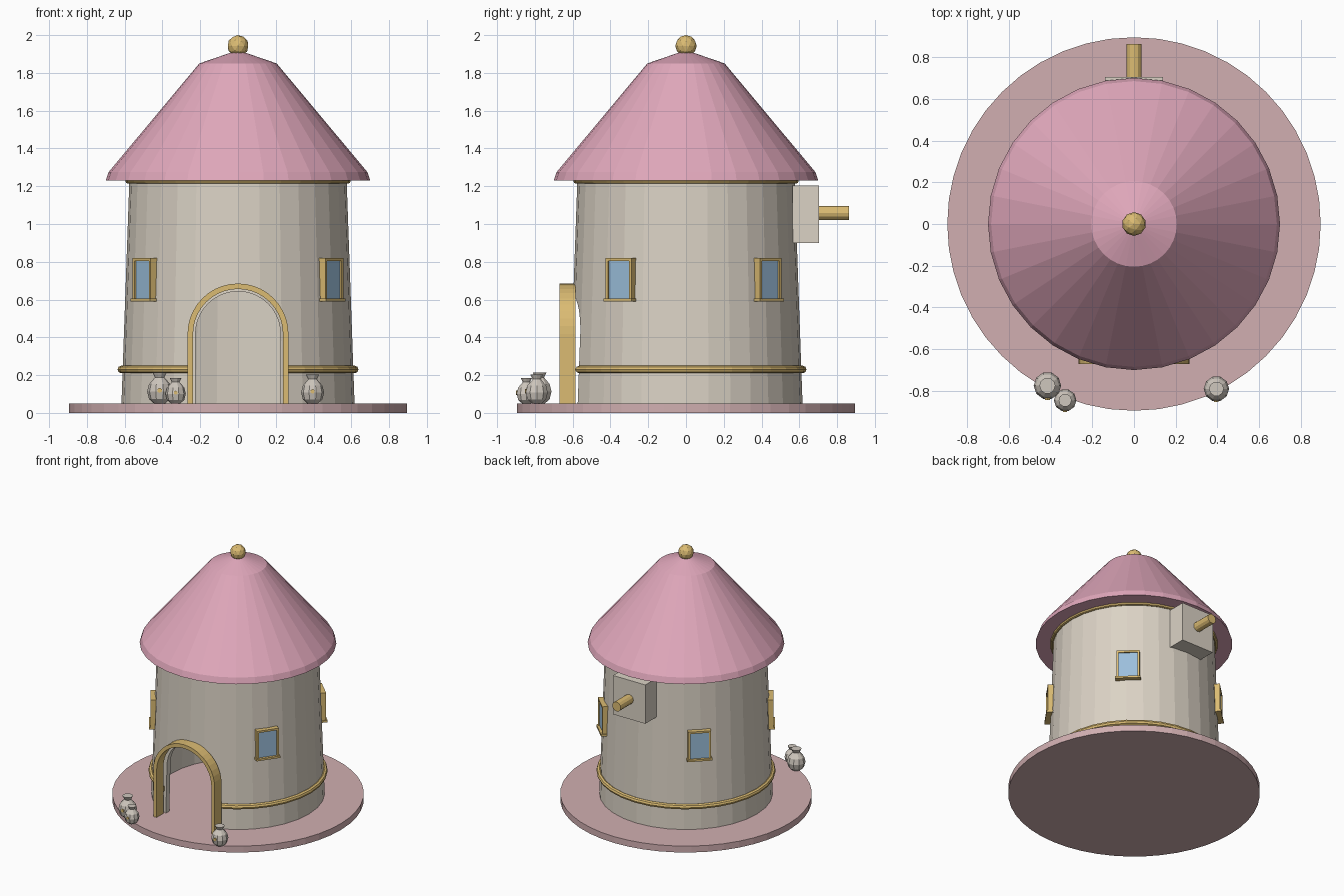
import bpy, bmesh
from math import sin, cos, pi, radians
from mathutils import Matrix, Vector

cube = bpy.data.objects.get("Cube")
if cube:
    bpy.data.objects.remove(cube)


def material(name, rgb):
    m = bpy.data.materials.new(name)
    m.use_nodes = True
    m.diffuse_color = (*rgb, 1)
    m.node_tree.nodes["Principled BSDF"].inputs["Base Color"].default_value = (*rgb, 1)
    return m


WALL = material("cream plaster", (0.71, 0.65, 0.56))
ROOF = material("pink roof", (0.75, 0.39, 0.50))
BASE = material("dusty pink stone", (0.64, 0.43, 0.44))
GOLD = material("gold trim", (0.71, 0.50, 0.17))
GLASS = material("blue glass", (0.33, 0.52, 0.71))
SACK = material("pale sack cloth", (0.62, 0.57, 0.51))


def finish(bm, name, mat):
    bmesh.ops.recalc_face_normals(bm, faces=bm.faces)
    mesh = bpy.data.meshes.new(name)
    bm.to_mesh(mesh)
    bm.free()
    mesh.materials.append(mat)
    ob = bpy.data.objects.new(name, mesh)
    bpy.context.collection.objects.link(ob)
    return ob


def lathe(name, mat, profile, n=32, loop=False, at=(0, 0, 0)):
    """Turn (radius, height) points about z; a loop makes a hollow ring."""
    bm = bmesh.new()
    rings = [[bm.verts.new(Vector(at) + Vector((r * cos(2 * pi * i / n), r * sin(2 * pi * i / n), z)))
              for i in range(n)] for r, z in profile]
    pairs = list(zip(rings, rings[1:]))
    if loop:
        pairs.append((rings[-1], rings[0]))
    else:
        bm.faces.new(rings[0])
        bm.faces.new(rings[-1])
    for a, b in pairs:
        for i in range(n):
            j = (i + 1) % n
            bm.faces.new((a[i], a[j], b[j], b[i]))
    return finish(bm, name, mat)


def ring(name, mat, radius, z, thick, sides=8):
    return lathe(name, mat, [(radius + thick * cos(2 * pi * k / sides), z + thick * sin(2 * pi * k / sides))
                             for k in range(sides)], loop=True)


def box(name, mat, size, centre, frame=Matrix()):
    bm = bmesh.new()
    bmesh.ops.create_cube(bm, size=1, matrix=frame @ Matrix.Translation(centre) @ Matrix.Diagonal((*size, 1)))
    return finish(bm, name, mat)


def arch(half, z0, zc, n=20):
    """Outline of a round-topped doorway as (x, z) points."""
    return [(half, z0)] + [(half * cos(pi * k / n), zc + half * sin(pi * k / n))
                           for k in range(n + 1)] + [(-half, z0)]


def extrude_y(bm, faces, depth):
    out = bmesh.ops.extrude_face_region(bm, geom=faces)
    bmesh.ops.translate(bm, vec=(0, depth, 0),
                        verts=[v for v in out["geom"] if isinstance(v, bmesh.types.BMVert)])


def cut_door(ob, half):
    """Cut the doorway opening through a part."""
    bm = bmesh.new()
    face = bm.faces.new([bm.verts.new((x, -0.9, z)) for x, z in arch(half, -0.1, 0.418)])
    extrude_y(bm, [face], 0.6)
    cutter = finish(bm, "door_cutter", WALL)
    cutter.hide_render = True
    mod = ob.modifiers.new("doorway", "BOOLEAN")
    mod.operation, mod.solver, mod.object = "DIFFERENCE", "EXACT", cutter
    bpy.context.view_layer.objects.active = ob
    bpy.ops.object.modifier_apply(modifier=mod.name)
    bpy.data.objects.remove(cutter)


# Ground disc
lathe("base_disc", BASE, [(0.895, 0), (0.895, 0.05)], n=48)

# Hollow tapering tower and its trim bands
tower = lathe("tower_wall", WALL, [(0.617, 0.05), (0.575, 1.235), (0.535, 1.235), (0.577, 0.05)], loop=True)
cut_door(tower, 0.225)
band = ring("lower_band", GOLD, 0.618, 0.23, 0.02)
cut_door(band, 0.25)
ring("eaves_band", GOLD, 0.583, 1.228, 0.014)

# Roof and finial
lathe("roof", ROOF, [(0.70, 1.23), (0.685, 1.275), (0.205, 1.85), (0.03, 1.91)])
bm = bmesh.new()
bmesh.ops.create_icosphere(bm, subdivisions=2, radius=0.057, matrix=Matrix.Translation((0, 0, 1.943)))
finish(bm, "roof_finial", GOLD)

# Door surround
bm = bmesh.new()
outer, inner = ([bm.verts.new((x, -0.67, z)) for x, z in arch(h, 0.05, 0.418)] for h in (0.267, 0.238))
strip = [bm.faces.new((outer[i], outer[i + 1], inner[i + 1], inner[i])) for i in range(len(outer) - 1)]
extrude_y(bm, strip, 0.085)
finish(bm, "door_surround", GOLD)

# Windows; local x runs across, y outward
for label, angle in (("front_left", -35), ("front_right", 215), ("back_left", 46), ("back_right", 134)):
    frame = Matrix.Rotation(radians(angle - 90), 4, "Z") @ Matrix.Translation((0, 0.598, 0.707))
    box(label + "_window_pane", GLASS, (0.145, 0.03, 0.21), (0, 0, 0), frame)
    for side, s in (("left", 1), ("right", -1)):
        box(f"{label}_window_{side}_bar", GOLD, (0.015, 0.05, 0.225), (s * 0.075, 0, 0), frame)
    box(label + "_window_top_bar", GOLD, (0.165, 0.05, 0.015), (0, 0, 0.105), frame)
    box(label + "_window_sill", GOLD, (0.18, 0.07, 0.015), (0, 0, -0.11), frame)

# Housing and axle at the back
box("axle_housing", WALL, (0.28, 0.14, 0.305), (0, 0.635, 1.0525))
bm = bmesh.new()
bmesh.ops.create_cone(bm, cap_ends=True, segments=12, radius1=0.037, radius2=0.037, depth=0.2,
                      matrix=Matrix.Translation((0, 0.762, 1.057)) @ Matrix.Rotation(pi / 2, 4, "X"))
finish(bm, "axle", GOLD)

# Tied sacks with a small gold badge
SACK_SHAPE = [(0.45, 0), (0.85, 0.35), (1.0, 0.95), (0.85, 1.55), (0.5, 1.95), (0.38, 2.1), (0.58, 2.5)]
for label, x, y, s in (("large", -0.415, -0.775, 0.066), ("small", -0.33, -0.845, 0.054),
                       ("right", 0.395, -0.79, 0.061)):
    lathe(label + "_sack", SACK, [(r * s, z * s) for r, z in SACK_SHAPE], n=10, at=(x, y, 0.05))
    bm = bmesh.new()
    bmesh.ops.create_cone(bm, cap_ends=True, segments=6, radius1=0.2 * s, radius2=0.2 * s, depth=0.008,
                          matrix=Matrix.Translation((x, y - 0.965 * s, 0.05 + 1.05 * s))
                          @ Matrix.Rotation(pi / 2, 4, "X"))
    finish(bm, label + "_sack_badge", GOLD)
